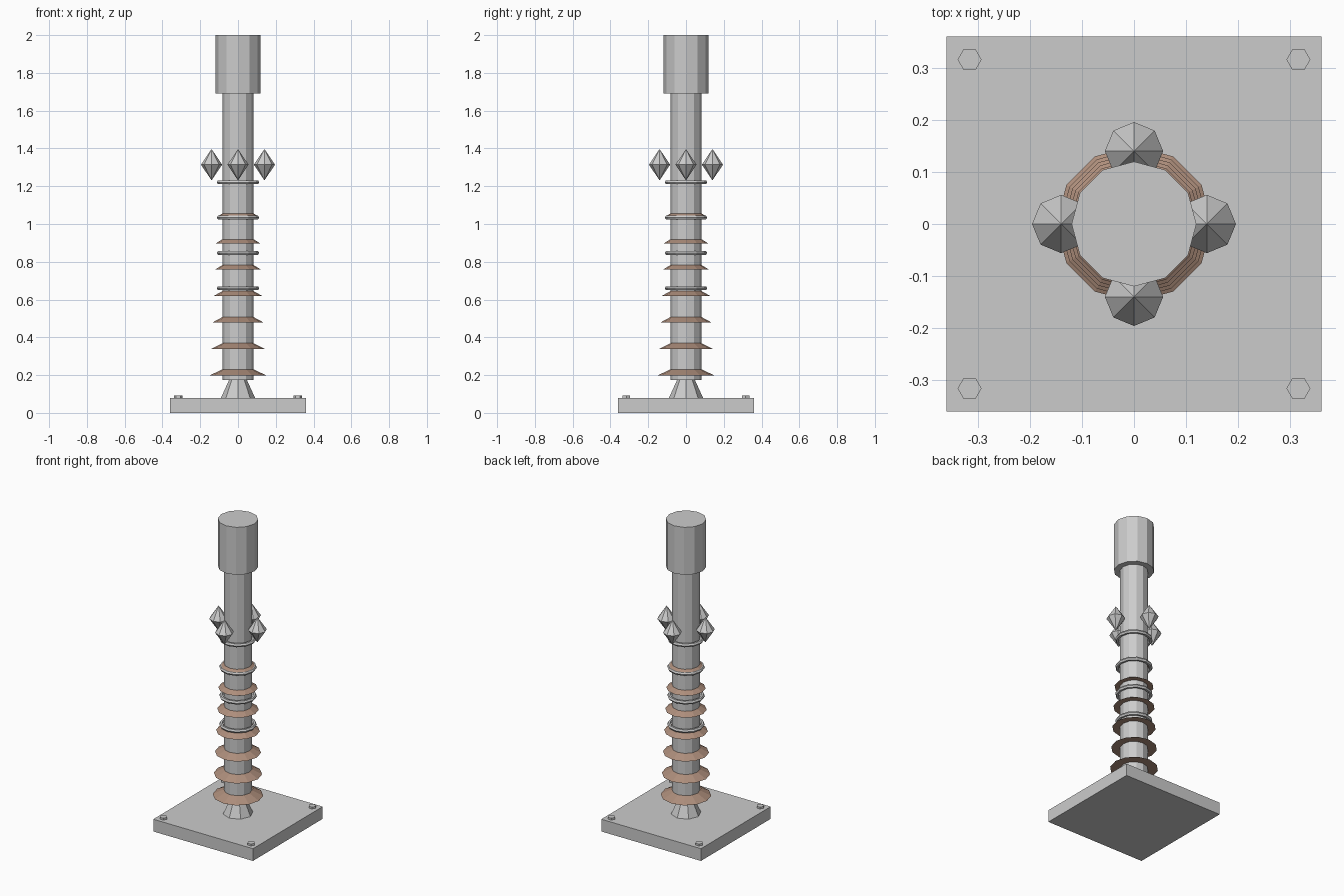
import bpy, math

if "Cube" in bpy.data.objects:
    bpy.data.objects.remove(bpy.data.objects["Cube"])

R90 = math.pi / 2


def cone(name, sides, r1, r2, z1, z2, x=0, y=0, spin=0):
    bpy.ops.mesh.primitive_cone_add(vertices=sides, radius1=r1, radius2=r2, depth=z2 - z1,
                                    location=(x, y, (z1 + z2) / 2), rotation=(0, 0, spin))
    ob = bpy.context.object
    ob.name = name
    return ob


# Mounting plate with a hex bolt at each corner
bpy.ops.mesh.primitive_cube_add(size=1, location=(0, 0, 0.04))
plate = bpy.context.object
plate.name = "base_plate"
plate.scale = (0.72, 0.72, 0.08)
for i, (sx, sy) in enumerate([(-1, -1), (1, -1), (1, 1), (-1, 1)]):
    cone(f"bolt_{i + 1}", 6, 0.023, 0.023, 0.07, 0.092, sx * 0.316, sy * 0.316, R90)

# Neck, column and head
cone("neck", 8, 0.09, 0.04, 0.08, 0.19)
cone("column", 12, 0.083, 0.083, 0.175, 1.70)
cone("head", 12, 0.12, 0.12, 1.69, 2.0)

# Ceramic insulator skirts, shrinking upwards
tan = bpy.data.materials.new("ceramic")
tan.diffuse_color = (0.42, 0.27, 0.2, 1)
tan.use_nodes = True
tan.node_tree.nodes["Principled BSDF"].inputs["Base Color"].default_value = tan.diffuse_color
for i in range(7):
    r = 0.15 - 0.0067 * i
    z = 0.198 + 0.14 * i
    skirt = cone(f"skirt_{i + 1}", 12, r, r * 0.55, z, z + 0.033)
    skirt.data.materials.append(tan)

# Wire rings
for i in range(4):
    bpy.ops.mesh.primitive_torus_add(major_segments=12, minor_segments=6, major_radius=0.1,
                                     minor_radius=0.012, location=(0, 0, 0.66 + 0.187 * i))
    bpy.context.object.name = f"ring_{i + 1}"

# Four floating crystals: eight-sided double cones
for i in range(4):
    a = i * R90
    x, y = 0.14 * math.cos(a), 0.14 * math.sin(a)
    bpy.ops.mesh.primitive_uv_sphere_add(segments=8, ring_count=2 + 1, radius=1)
    bpy.ops.object.delete()
    verts = [(0.056 * math.cos(k * math.pi / 4), 0.056 * math.sin(k * math.pi / 4), 0) for k in range(8)]
    verts += [(0, 0, 0.083), (0, 0, -0.083)]
    faces = []
    for k in range(8):
        n = (k + 1) % 8
        faces += [(k, n, 8), (n, k, 9)]
    me = bpy.data.meshes.new(f"crystal_{i + 1}")
    me.from_pydata(verts, [], faces)
    ob = bpy.data.objects.new(f"crystal_{i + 1}", me)
    ob.location = (x, y, 1.314)
    bpy.context.collection.objects.link(ob)
